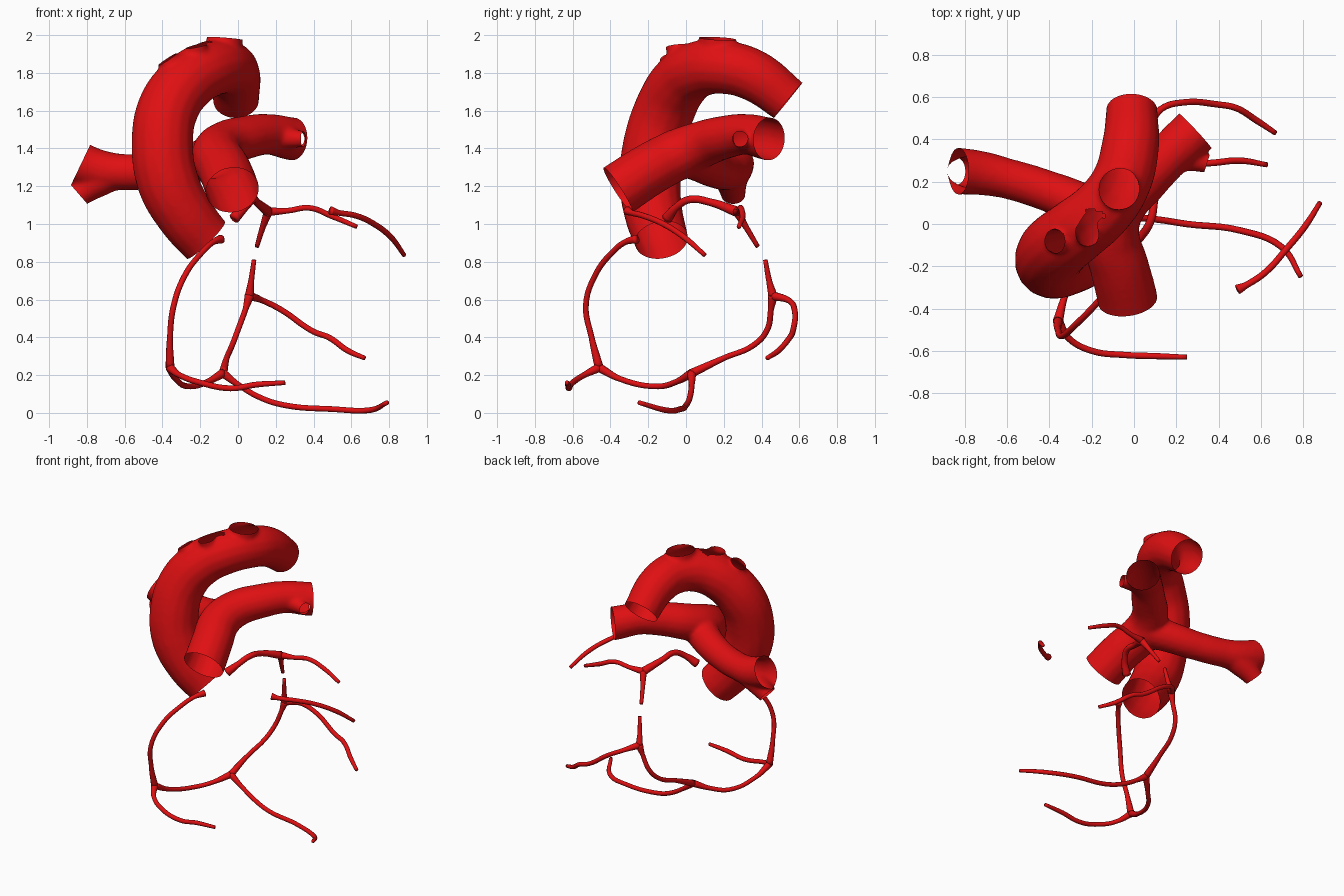
import bpy
import bmesh
from mathutils import Vector

default_cube = bpy.data.objects.get("Cube")
if default_cube:
    bpy.data.objects.remove(default_cube, do_unlink=True)

# The one red of every vessel wall
red = bpy.data.materials.new("artery red")
red.use_nodes = True
colour = (0.74, 0.005, 0.006, 1)
red.diffuse_color = colour
red.node_tree.nodes["Principled BSDF"].inputs["Base Color"].default_value = colour

EXTRA = 0.05  # length added past each open end, trimmed off again


def tube_mesh(points, sides=4, steps=8):
    """Closed round tube through (x, y, z, radius) points."""
    curve = bpy.data.curves.new("path", 'CURVE')
    curve.dimensions = '3D'
    curve.bevel_depth = 1
    curve.bevel_resolution = sides
    curve.resolution_u = steps
    curve.use_fill_caps = True
    spline = curve.splines.new('BEZIER')
    spline.bezier_points.add(len(points) - 1)
    for knot, (x, y, z, r) in zip(spline.bezier_points, points):
        knot.co = (x, y, z)
        knot.radius = r
        knot.handle_left_type = knot.handle_right_type = 'AUTO'
    helper = bpy.data.objects.new("path", curve)
    bpy.context.collection.objects.link(helper)
    mesh = evaluated_mesh(helper)
    bpy.data.objects.remove(helper, do_unlink=True)
    return mesh


def evaluated_mesh(obj):
    graph = bpy.context.evaluated_depsgraph_get()
    graph.update()
    return bpy.data.meshes.new_from_object(obj.evaluated_get(graph))


def finish(obj):
    obj.data.materials.clear()
    obj.data.materials.append(red)
    obj.data.polygons.foreach_set("use_smooth", [True] * len(obj.data.polygons))
    obj.data.update()


def merged(name, meshes):
    bm = bmesh.new()
    for mesh in meshes:
        bm.from_mesh(mesh)
        bpy.data.meshes.remove(mesh)
    bmesh.ops.remove_doubles(bm, verts=bm.verts, dist=0.0001)
    bmesh.ops.recalc_face_normals(bm, faces=bm.faces)
    mesh = bpy.data.meshes.new(name)
    bm.to_mesh(mesh)
    bm.free()
    obj = bpy.data.objects.new(name, mesh)
    bpy.context.collection.objects.link(obj)
    return obj


def past(end, direction):
    """Point a little beyond an open end, with the same radius."""
    tip = Vector(end[:3]) + Vector(direction).normalized() * EXTRA
    return (*tip, end[3])


def great_vessel(name, tubes, openings):
    """Blend solid tubes into one wall, then slice the ends open."""
    obj = merged(name, [tube_mesh(t, 6) for t in tubes])
    remesh = obj.modifiers.new("blend", 'REMESH')
    remesh.mode = 'VOXEL'
    remesh.voxel_size = 0.013
    smooth = obj.modifiers.new("soften", 'SMOOTH')
    smooth.factor = 0.5
    smooth.iterations = 8
    solid = evaluated_mesh(obj)
    obj.modifiers.clear()
    bm = bmesh.new()
    bm.from_mesh(solid)
    for end, direction in openings:
        centre, reach = Vector(end[:3]), end[3] + 0.06
        faces = [f for f in bm.faces
                 if (f.calc_center_median() - centre).length < reach]
        edges = {e for f in faces for e in f.edges}
        verts = {v for f in faces for v in f.verts}
        bmesh.ops.bisect_plane(bm, geom=[*verts, *edges, *faces],
                               plane_co=centre,
                               plane_no=Vector(direction).normalized(),
                               clear_outer=True)
    bm.to_mesh(obj.data)
    bm.free()
    bpy.data.meshes.remove(solid)
    finish(obj)


# Aorta: root, arch and descending end, with three short stubs on the arch
root, root_dir = (-.17, -.13, .915, .143), (.7, .15, -.72)
tail, tail_dir = (-.01, .54, 1.655, .122), (.02, .8, -.65)
stubs = [
    ((-.3, -.05, 1.74, .07), (-.375, -.085, 1.87, .056), (-.55, -.1, .85)),
    ((-.21, 0, 1.8, .07), (-.22, -.055, 1.94, .054), (-.2, -.1, 1)),
    ((-.08, .16, 1.83, .1), (-.07, .165, 1.982, .097), (.08, .05, 1)),
]
arch = [past(root, root_dir), root,
        (-.28, -.17, 1.05, .155), (-.37, -.19, 1.22, .165),
        (-.4, -.17, 1.42, .165), (-.37, -.11, 1.61, .163),
        (-.27, -.03, 1.75, .157), (-.15, .07, 1.82, .15),
        (-.06, .2, 1.83, .143), (-.02, .35, 1.79, .138),
        tail, past(tail, tail_dir)]
great_vessel("aorta",
             [arch] + [[a, b, past(b, d)] for a, b, d in stubs],
             [(root, root_dir), (tail, tail_dir)] + [(b, d) for a, b, d in stubs])

# Pulmonary trunk running into the left branch
valve, valve_dir = (-.03, -.36, 1.18, .143), (.12, -.84, -.54)
left_end, left_dir = (.29, .44, 1.45, .115), (.73, .68, -.05)
trunk = [past(valve, valve_dir), valve,
         (-.07, -.2, 1.285, .14), (-.11, -.05, 1.365, .137),
         (-.07, .08, 1.42, .125), (.05, .21, 1.46, .115),
         (.16, .32, 1.475, .108), left_end, past(left_end, left_dir)]
left_hole, hole_dir = (.345, .285, 1.45, .043), (.95, -.3, 0)
side_stub = [(.18, .32, 1.46, .07), left_hole, past(left_hole, hole_dir)]

# Right branch, forking into two open ends
upper_end, upper_dir = (-.83, .25, 1.32, .112), (-.9, 0, .43)
lower_end, lower_dir = (-.84, .25, 1.155, .065), (-.75, 0, -.65)
right_branch = [(-.1, .0, 1.37, .12), (-.25, .09, 1.32, .105),
                (-.42, .16, 1.285, .097), (-.6, .215, 1.275, .096),
                (-.72, .24, 1.285, .105), upper_end,
                past(upper_end, upper_dir)]
lower_fork = [(-.7, .235, 1.25, .09), lower_end, past(lower_end, lower_dir)]
great_vessel("pulmonary_artery",
             [trunk, side_stub, right_branch, lower_fork],
             [(valve, valve_dir), (left_end, left_dir), (left_hole, hole_dir),
              (upper_end, upper_dir), (lower_end, lower_dir)])


def coronary(name, points, start=0.024, end=0.012, body=0.0155):
    """Thin artery, thicker where it leaves its parent."""
    radii = [start] + [body] * (len(points) - 2) + [end]
    path = [(*p, r) for p, r in zip(points, radii)]
    finish(merged(name, [tube_mesh(path, 3, 6)]))


# Right coronary artery, its front branch and its run underneath
right_fork = (-.36, -.46, .24)
lower_fork_point = (-.08, .03, .21)
coronary("right_coronary", [
    (-.09, -.26, .92), (-.13, -.32, .905), (-.19, -.39, .85), (-.28, -.48, .73),
    (-.34, -.53, .57), (-.36, -.5, .4), right_fork], end=.024)
coronary("front_marginal_branch", [
    right_fork, (-.31, -.54, .2), (-.2, -.6, .16), (-.04, -.62, .13),
    (.1, -.625, .15), (.25, -.63, .16)])
coronary("underside_coronary", [
    right_fork, (-.33, -.35, .18), (-.25, -.15, .14), (-.16, -.05, .165),
    lower_fork_point], end=.024)
coronary("descending_branch", [
    lower_fork_point, (0, .03, .15), (.12, .02, .08), (.25, 0, .04),
    (.5, -.03, .02), (.7, -.11, .015), (.79, -.25, .055)])

# Back coronary rising from the underside, with its left branch
back_fork = (.06, .46, .62)
coronary("back_coronary", [
    lower_fork_point, (-.06, .2, .29), (-.03, .36, .36), (0, .43, .44),
    (.04, .45, .55), back_fork], end=.026)
coronary("back_coronary_top", [back_fork, (.07, .44, .7), (.085, .42, .81)])
coronary("back_marginal_branch", [
    back_fork, (.13, .545, .595), (.23, .575, .545), (.4, .565, .43),
    (.48, .55, .4), (.58, .49, .33), (.67, .43, .29)])

# Left coronary artery with its two branches
left_fork = (.16, .27, 1.065)
coronary("left_coronary", [
    (-.02, -.1, 1.03), (.04, -.05, 1.09), (.08, .02, 1.13), (.1, .13, 1.115),
    left_fork], start=.03, end=.028, body=.02)
coronary("left_side_branch", [
    left_fork, (.26, .28, 1.07), (.38, .29, 1.085), (.5, .3, 1.04),
    (.63, .28, .985)])
coronary("left_down_branch", [left_fork, (.13, .32, .98), (.1, .38, .88)])

# Loose front segment on the left side
coronary("left_front_segment", [
    (.49, -.31, 1.07), (.53, -.29, 1.06), (.62, -.23, 1.045), (.72, -.12, 1.0),
    (.81, -.01, .93), (.88, .1, .835)])
